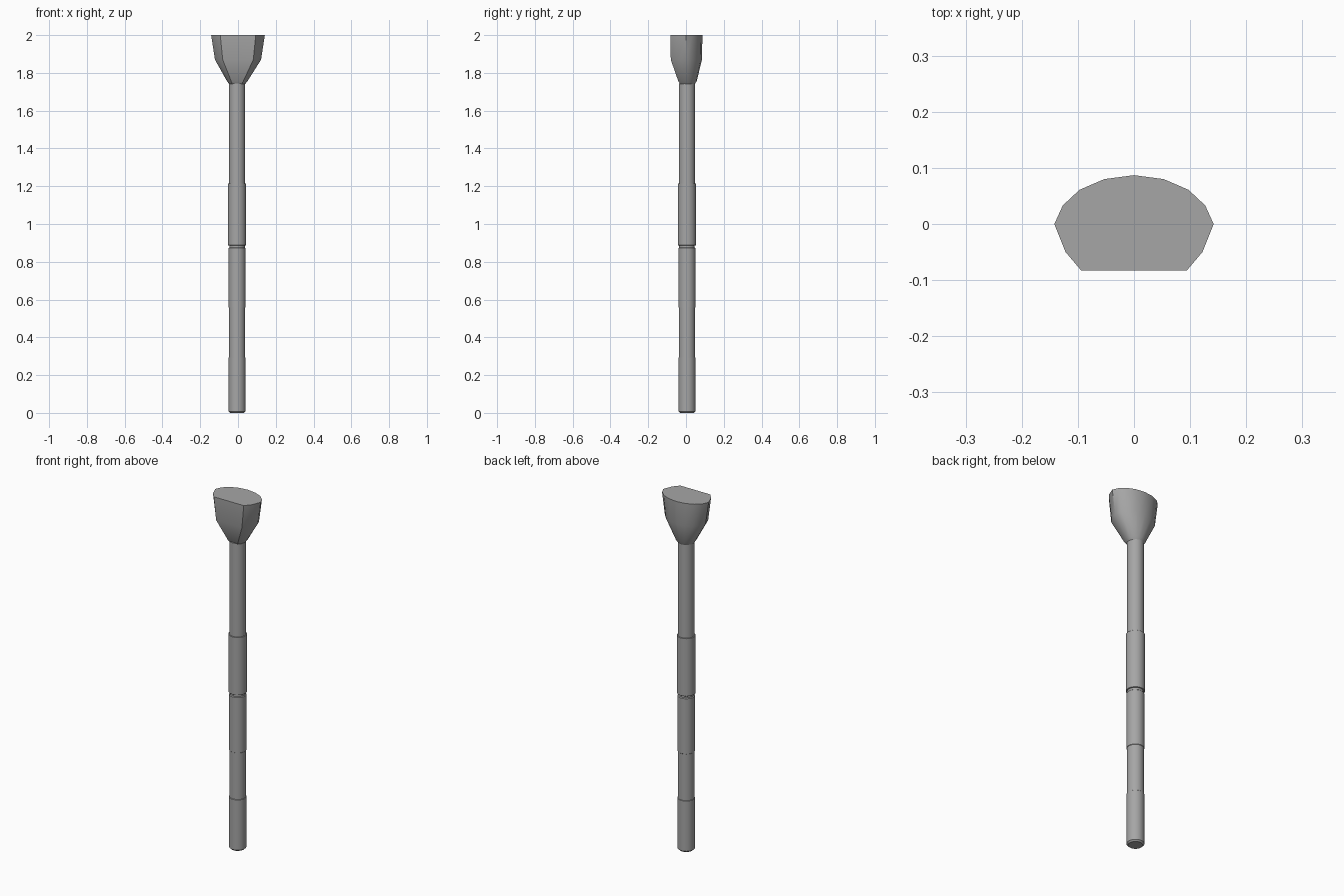
import bpy
import bmesh
from math import cos, sin, atan2, pi, radians
from mathutils import Vector

cube = bpy.data.objects.get("Cube")
if cube:
    bpy.data.objects.remove(cube, do_unlink=True)


def make_material(name, value):
    mat = bpy.data.materials.new(name)
    mat.use_nodes = True
    colour = (value, value, value, 1)
    mat.diffuse_color = colour
    mat.node_tree.nodes["Principled BSDF"].inputs["Base Color"].default_value = colour
    return mat


grey = make_material("plain grey", 0.38)
AXIS = Vector((-0.005, 0.005, 0))


def loft(name, rings, angle=35):
    """Skin a stack of equal-length rings and cap both ends."""
    bm = bmesh.new()
    loops = [[bm.verts.new(p) for p in ring] for ring in rings]
    for low, high in zip(loops, loops[1:]):
        for i in range(len(low)):
            j = (i + 1) % len(low)
            bm.faces.new((low[i], low[j], high[j], high[i]))
    bm.faces.new(loops[0][::-1])
    bm.faces.new(loops[-1])
    bmesh.ops.recalc_face_normals(bm, faces=bm.faces)
    mesh = bpy.data.meshes.new(name)
    bm.to_mesh(mesh)
    bm.free()
    mesh.materials.append(grey)
    obj = bpy.data.objects.new(name, mesh)
    bpy.context.collection.objects.link(obj)
    bpy.ops.object.select_all(action="DESELECT")
    bpy.context.view_layer.objects.active = obj
    obj.select_set(True)
    bpy.ops.object.shade_smooth_by_angle(angle=radians(angle))
    return obj


def circle(r, z, sides=20):
    return [AXIS + Vector((r * cos(2 * pi * i / sides), r * sin(2 * pi * i / sides), z))
            for i in range(sides)]


def tube(name, z0, z1, r, chamfer):
    loft(name, [circle(r - chamfer, z0), circle(r, z0 + chamfer),
                circle(r, z1 - chamfer), circle(r - chamfer, z1)])


# Telescoping pole sections
tube("foot_section", 0, 0.30, 0.045, 0.008)
tube("lower_section", 0.29, 0.56, 0.043, 0.003)
tube("middle_section", 0.555, 0.876, 0.045, 0.004)
tube("joint_ring", 0.87, 0.895, 0.041, 0.002)
tube("grip_sleeve", 0.887, 1.215, 0.048, 0.001)
tube("upper_section", 1.21, 1.745, 0.043, 0.001)

# Flared head: rounded back, flat front, narrowing to the pole
half = [(0.094, -0.083), (0.122, -0.05), (0.142, 0), (0.127, 0.033),
        (0.097, 0.061), (0.053, 0.08)]
outline = half + [(0, 0.087)] + [(-x, y) for x, y in reversed(half)]


def head_ring(z, sx, sy, r, blend):
    ring = []
    for x, y in outline:
        a = atan2(y / 0.087, x / 0.142)
        round_point = AXIS + Vector((r * cos(a), r * sin(a), z))
        ring.append(Vector((x * sx, y * sy, z)).lerp(round_point, blend))
    return ring


loft("flared_head", [
    head_ring(1.735, 1, 1, 0.038, 1),
    head_ring(1.755, 0.42, 0.62, 0.052, 0.8),
    head_ring(1.87, 0.86, 0.97, 0.05, 0),
    head_ring(2.0, 1, 1, 0.05, 0),
], angle=32)
